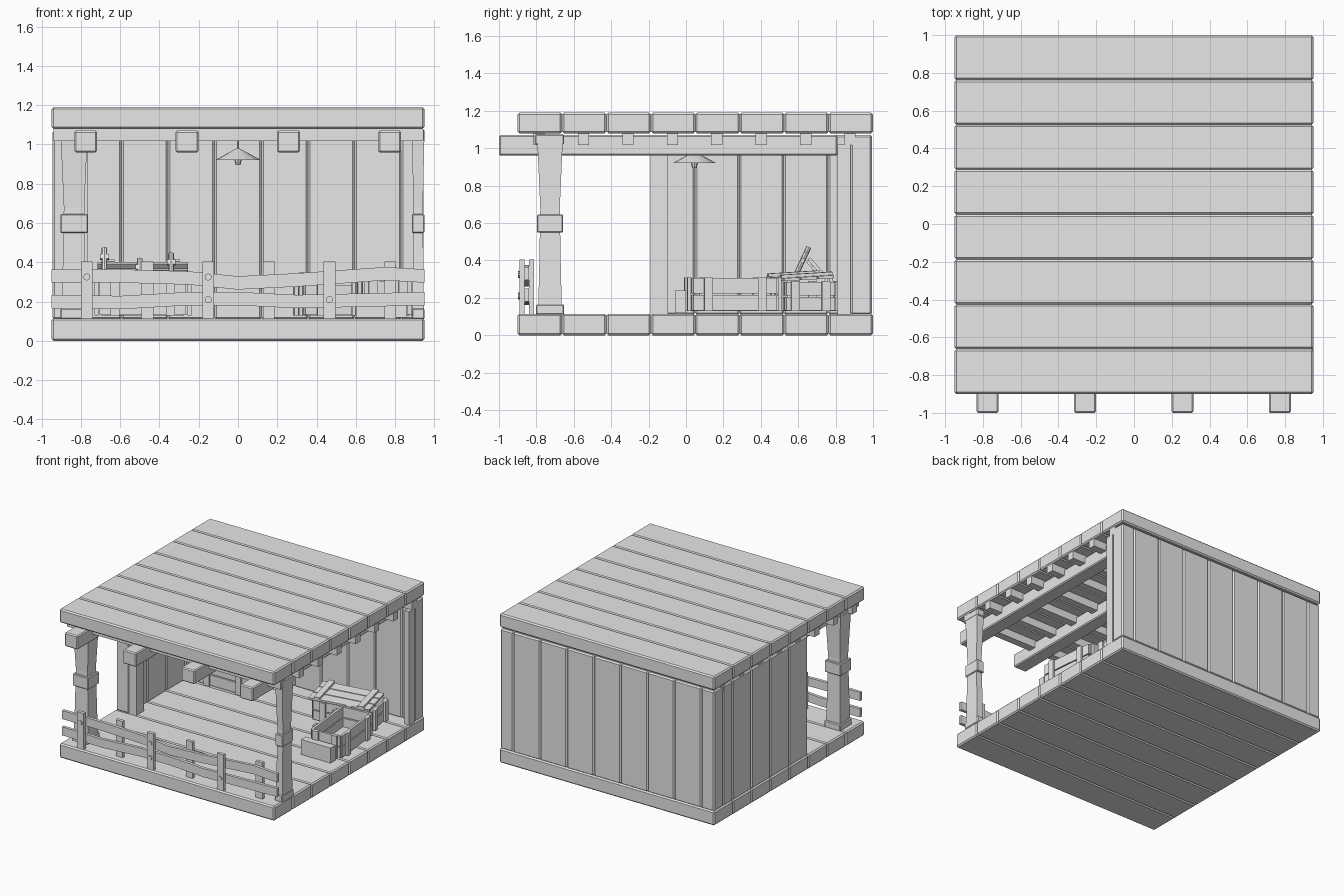
import bpy, bmesh, math
from mathutils import Matrix, Vector, Euler

if "Cube" in bpy.data.objects:
    bpy.data.objects.remove(bpy.data.objects["Cube"], do_unlink=True)

grey = bpy.data.materials.new("plain_grey")
grey.use_nodes = True
grey.diffuse_color = (0.8, 0.8, 0.8, 1)
grey.node_tree.nodes["Principled BSDF"].inputs["Base Color"].default_value = (0.8, 0.8, 0.8, 1)


def finish(name, bm, bevel=0.0):
    bmesh.ops.recalc_face_normals(bm, faces=bm.faces)
    mesh = bpy.data.meshes.new(name)
    bm.to_mesh(mesh)
    bm.free()
    mesh.materials.append(grey)
    ob = bpy.data.objects.new(name, mesh)
    bpy.context.collection.objects.link(ob)
    if bevel:
        mod = ob.modifiers.new("edge_chamfer", "BEVEL")
        mod.width, mod.segments = bevel, 1
    return ob


def add_box(bm, centre, size, rot=(0, 0, 0), frame=Matrix()):
    m = frame @ Matrix.Translation(centre) @ Euler(rot).to_matrix().to_4x4()
    bmesh.ops.create_cube(bm, size=1, matrix=m @ Matrix.Diagonal((*size, 1)))


def block(name, x, y, z, bevel=0.0):
    """Box from its (low, high) span on each axis."""
    bm = bmesh.new()
    spans = (x, y, z)
    add_box(bm, [(a + b) / 2 for a, b in spans], [b - a for a, b in spans])
    return finish(name, bm, bevel)


def loft(name, rings):
    """Closed solid through matching rings of corner points."""
    bm = bmesh.new()
    loops = [[bm.verts.new(p) for p in ring] for ring in rings]
    for a, b in zip(loops, loops[1:]):
        for i in range(len(a)):
            j = (i + 1) % len(a)
            bm.faces.new((a[i], a[j], b[j], b[i]))
    bm.faces.new(loops[0])
    bm.faces.new(loops[-1])
    return finish(name, bm)


def cylinder(name, centre, r1, r2, depth, sides, rot=(0, 0, 0)):
    bm = bmesh.new()
    m = Matrix.Translation(centre) @ Euler(rot).to_matrix().to_4x4()
    bmesh.ops.create_cone(bm, cap_ends=True, segments=sides, radius1=r1, radius2=r2,
                          depth=depth, matrix=m)
    return finish(name, bm)


PITCH = 0.2375

# Floor and roof planks
for i in range(8):
    y = -0.9 + i * PITCH
    block("floor_plank", (-0.95, 0.95), (y, y + PITCH), (0, 0.115), 0.01)
    block("roof_plank", (-0.95, 0.95), (y, y + PITCH), (1.08, 1.19), 0.01)

# Back wall: full planks with half planks at the ends
edges = [-0.945] + [(i - 3.5) * PITCH for i in range(8)] + [0.945]
for a, b in zip(edges, edges[1:]):
    block("back_wall_plank", (a, b), (0.88, 0.995), (0.11, 1.07), 0.01)

# Side wall and the studs that end both walls
for i in range(5):
    y = -0.19 + i * PITCH
    block("side_wall_plank", (-0.945, -0.83), (y, min(y + PITCH, 0.88)), (0.11, 1.07), 0.01)
block("side_wall_stud", (-0.83, -0.765), (-0.19, -0.095), (0.11, 1.02))
block("back_wall_stud", (0.905, 0.945), (0.81, 0.88), (0.11, 1.02))

# Roof beams and cross battens
for x in (-0.775, -0.26, 0.257, 0.772):
    block("roof_beam", (x - 0.058, x + 0.058), (-1, 0.81), (0.96, 1.07), 0.008)
for i in range(8):
    y = -0.785 + i * PITCH
    block("roof_batten", (-0.94, 0.945), (y - 0.03, y + 0.03), (1.018, 1.08))

# Front posts: waisted shaft, foot, head and strap
for x0, x1 in ((-0.905, -0.765), (0.885, 0.95)):
    cx, half, cy = (x0 + x1) / 2, (x1 - x0) / 2, -0.727
    rings = []
    for z, w in ((0.11, 0.064), (0.35, 0.058), (0.68, 0.052), (1.04, 0.068)):
        wx = w * half / 0.07
        rings.append([(cx + sx * wx, cy + sy * w, z)
                      for sx, sy in ((-1, -1), (1, -1), (1, 1), (-1, 1))])
    loft("porch_post", rings)
    block("post_foot", (x0, x1), (cy - 0.075, cy + 0.075), (0.11, 0.165), 0.006)
    block("post_head", (x0, x1), (cy - 0.08, cy + 0.075), (1.02, 1.075), 0.006)
    block("post_strap", (x0, x1), (cy - 0.07, cy + 0.07), (0.55, 0.645), 0.005)

# Fence: posts alternate in front of and behind two warped rails
for i in range(6):
    x = -0.77 + i * 0.309
    y = -0.877 if i % 2 == 0 else -0.827
    block("fence_post", (x - 0.03, x + 0.03), (y - 0.013, y + 0.013), (0.11, 0.405))
xs = (-0.95, -0.6, -0.25, 0.0, 0.3, 0.75, 0.95)
for z0, wave in ((0.33, (0, 0, -0.01, -0.035, -0.02, 0.012, 0)),
                 (0.205, (-0.005, -0.01, 0.01, 0.01, -0.005, 0.005, 0.01))):
    loft("fence_rail", [[(x, -0.864, z0 + d - 0.034), (x, -0.84, z0 + d - 0.034),
                         (x, -0.84, z0 + d + 0.034), (x, -0.864, z0 + d + 0.034)]
                        for x, d in zip(xs, wave)])
for x, z in ((-0.77, 0.325), (-0.152, 0.325), (-0.152, 0.21), (0.466, 0.21)):
    cylinder("fence_bolt", (x, -0.892, z), 0.018, 0.018, 0.012, 10, (math.pi / 2, 0, 0))

# Hanging lamp
lamp_y = 0.045
cylinder("lamp_cord", (0, lamp_y, 1.0), 0.006, 0.006, 0.06, 8)
cylinder("lamp_shade", (0, lamp_y, 0.95), 0.117, 0.008, 0.06, 16)
cylinder("lamp_bulb", (0, lamp_y, 0.91), 0.012, 0.02, 0.03, 8)


def crate(name, centre, size, yaw):
    """Open slatted crate standing on the floor."""
    w, d, h = size
    t = 0.018
    frame = Matrix.Translation((*centre, 0.12)) @ Matrix.Rotation(yaw, 4, "Z")
    bm = bmesh.new()
    slat = h / 2
    add_box(bm, (0, 0, t), (w - t, d - t, t), frame=frame)
    for s in (-1, 1):
        for k in range(2):
            z = slat * (k + 0.5) + t / 2
            add_box(bm, (s * w / 2, 0, z), (t, d, slat - 0.008), frame=frame)
            add_box(bm, (0, s * d / 2, z), (w, t, slat - 0.008), frame=frame)
        for e in (-1, 1):
            add_box(bm, (s * (w / 2 + t), e * d * 0.32, h / 2 + t / 2), (t, 0.045, h), frame=frame)
            add_box(bm, (s * w * 0.32, e * (d / 2 + t), h / 2 + t / 2), (0.045, t, h), frame=frame)
    return finish(name, bm)


def slatted_lid(name, centre, size, rot):
    """Three boards held by two battens."""
    w, d = size
    frame = Matrix.Translation(centre) @ Euler(rot).to_matrix().to_4x4()
    bm = bmesh.new()
    for k in (-1, 0, 1):
        add_box(bm, (0, k * d / 3, 0), (w, d / 3 - 0.008, 0.016), frame=frame)
    for s in (-1, 1):
        add_box(bm, (s * w * 0.36, 0, 0.016), (0.045, d, 0.018), frame=frame)
    return finish(name, bm)


# Crates and loose goods
crate("long_crate", (0.74, 0.25), (0.24, 0.45, 0.18), 0.1)
block("loose_board", (0.6, 0.86), (-0.06, 0.0), (0.12, 0.24))
crate("corner_crate", (0.55, 0.63), (0.46, 0.26, 0.16), 0.15)
slatted_lid("corner_crate_lid", (0.53, 0.61, 0.31), (0.48, 0.28), (0.06, 0.02, 0.2))
crate("tool_crate", (-0.485, 0.64), (0.44, 0.24, 0.18), 0)
slatted_lid("tool_crate_lid", (-0.485, 0.685, 0.355), (0.46, 0.12), (-0.85, 0, 0))

# Tool handles leaning out of the crate
tilt = math.atan2(0.42, 0.9)
lean = Vector((0, math.sin(tilt), math.cos(tilt)))
for x, length in ((-0.68, 0.3), (-0.5, 0.24), (-0.34, 0.27)):
    base = Vector((x, 0.53, 0.2))
    cylinder("tool_handle", base + lean * length / 2, 0.014, 0.014, length, 8, (-tilt, 0, 0))
    bm = bmesh.new()
    add_box(bm, base + lean * (length - 0.05), (0.045, 0.02, 0.025), (-tilt, 0, 0))
    finish("tool_grip", bm)
